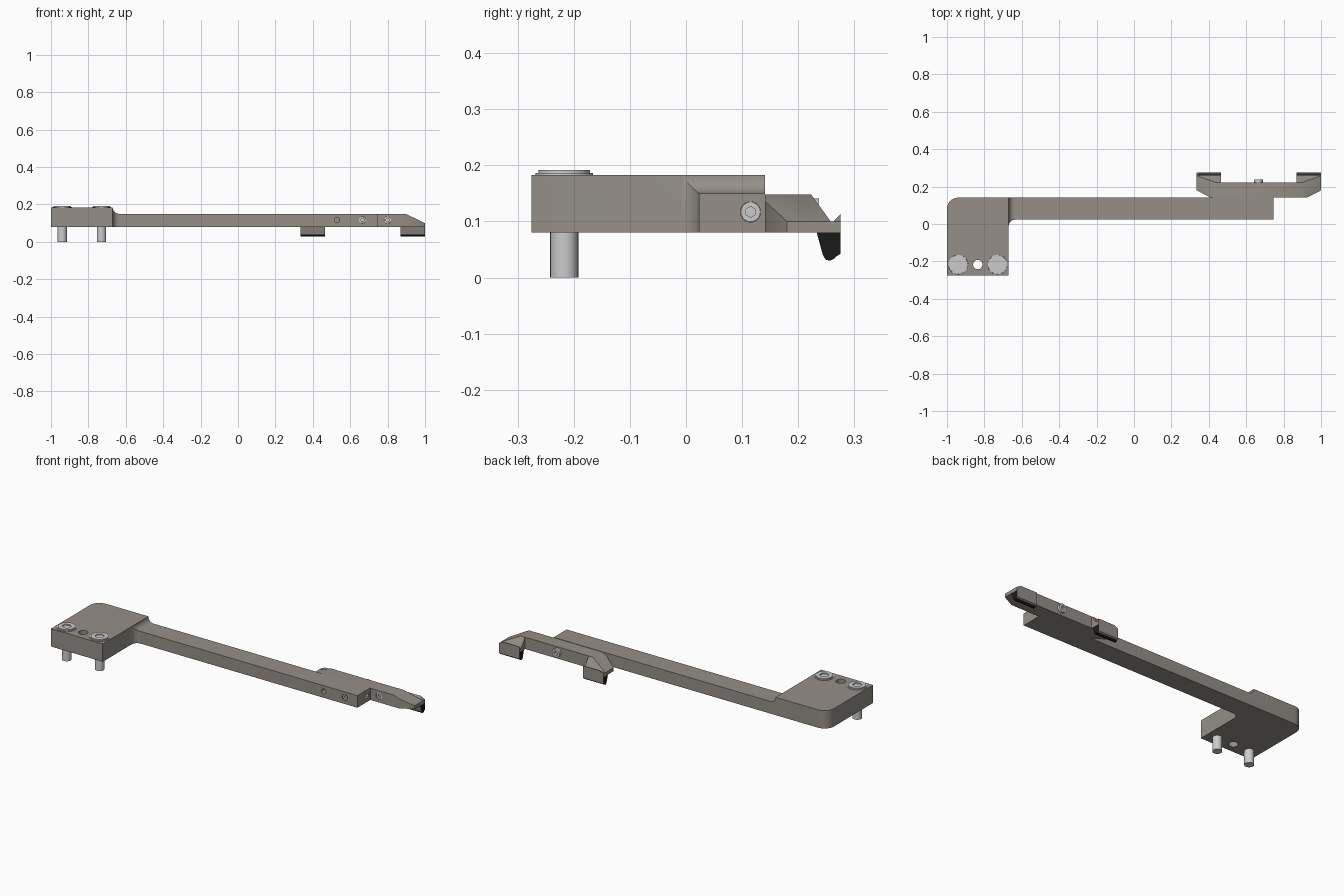
import bpy, bmesh, math
from mathutils import Matrix, Vector

if "Cube" in bpy.data.objects:
    bpy.data.objects.remove(bpy.data.objects["Cube"])


def material(name, c):
    m = bpy.data.materials.new(name)
    m.diffuse_color = (*c, 1)
    m.use_nodes = True
    m.node_tree.nodes["Principled BSDF"].inputs["Base Color"].default_value = m.diffuse_color
    return m


BODY = material("warm_grey", (0.30, 0.275, 0.245))
STEEL = material("steel", (0.55, 0.56, 0.57))
BLACK = material("rubber", (0.01, 0.01, 0.01))


def finish(name, bm, mat):
    bmesh.ops.recalc_face_normals(bm, faces=bm.faces)
    me = bpy.data.meshes.new(name)
    bm.to_mesh(me)
    bm.free()
    ob = bpy.data.objects.new(name, me)
    bpy.context.collection.objects.link(ob)
    me.materials.append(mat)
    return ob


def prism(name, pts, axis, a, b, mat=BODY):
    """Extrude a 2D outline along an axis from a to b."""
    place = {'x': lambda u, v: (a, u, v), 'y': lambda u, v: (u, a, v),
             'z': lambda u, v: (u, v, a)}[axis]
    bm = bmesh.new()
    f = bm.faces.new([bm.verts.new(place(*p)) for p in pts])
    new = bmesh.ops.extrude_face_region(bm, geom=[f])['geom']
    vec = Vector([(b - a) * (axis == k) for k in 'xyz'])
    bmesh.ops.translate(bm, vec=vec, verts=[v for v in new if isinstance(v, bmesh.types.BMVert)])
    return finish(name, bm, mat)


def rod(name, start, end, r, mat=STEEL, n=32):
    s, e = Vector(start), Vector(end)
    bm = bmesh.new()
    rot = (e - s).to_track_quat('Z', 'Y').to_matrix().to_4x4()
    bmesh.ops.create_cone(bm, cap_ends=True, segments=n, radius1=r, radius2=r, depth=(e - s).length,
                          matrix=Matrix.Translation((s + e) / 2) @ rot)
    return finish(name, bm, mat)


def boolean(ob, tool, op='DIFFERENCE'):
    tool.hide_render = True
    m = ob.modifiers.new(op.lower(), 'BOOLEAN')
    m.object, m.operation, m.solver = tool, op, 'EXACT'
    bpy.context.view_layer.objects.active = ob
    bpy.ops.object.modifier_apply(modifier=m.name)
    bpy.data.objects.remove(tool)


def smooth(ob):
    bpy.ops.object.select_all(action='DESELECT')
    ob.select_set(True)
    bpy.context.view_layer.objects.active = ob
    bpy.ops.object.shade_smooth_by_angle(angle=math.radians(30))


def arc(cx, cy, r, a0, a1, n=8):
    return [(cx + r * math.cos(math.radians(a0 + (a1 - a0) * i / n)),
             cy + r * math.sin(math.radians(a0 + (a1 - a0) * i / n))) for i in range(n + 1)]


# Mounting block and long arm: plan outline intersected with side profile
plan = ([(-1, -.275), (-.67, -.275)] + arc(-.635, -.012, .035, 180, 90)
        + [(.745, .023), (.745, .141)] + arc(-.94, .081, .06, 90, 180))
side = [(-1.1, .05), (-1.1, .183), (-.67, .183)] + arc(-.637, .183, .033, 180, 270) + [(.85, .15), (.85, .05)]
arm = prism("mount_arm", plan, 'z', .08, .25)
boolean(arm, prism("side_cutter", side, 'y', -.5, .5), 'INTERSECT')

# Clamp bar with chamfered ends and two hooked jaws
bar = prism("clamp_bar", [(.335, .18), (.41, .141), (.925, .141), (1, .18), (1, .222), (.335, .222)],
            'z', .08, .148)
hook = [(.215, .08), (.215, .148), (.223, .148), (.258, .1), (.263, .1), (.275, .113), (.275, .08)]
JAWS = ((.335, .465), (.87, 1))
for a, b in JAWS:
    boolean(bar, prism("jaw", hook, 'x', a, b), 'UNION')
slope = [(.235, .02), (.235, .052), (.435, .148), (.435, .2), (.9, .2), (.9, .148), (1.1, .052), (1.1, .02)]
boolean(bar, prism("slope_cutter", slope, 'y', 0, .5), 'INTERSECT')

# Jaw pads: grey sides with black ends and rounded black underside
pad_outline = [(.233, .08), (.275, .08), (.275, .042), (.268, .038), (.263, .033),
               (.256, .03), (.249, .032), (.244, .04)]
for a, b in JAWS:
    pad = prism("jaw_pad", pad_outline, 'x', a, b)
    pad.data.materials.append(BLACK)
    for f in pad.data.polygons:
        if abs(f.normal.x) > .9 or f.center.z < .0365:
            f.material_index = 1

# Holes in block, arm and bar
boolean(arm, rod("hole", (-.835, -.217, 0), (-.835, -.217, .3), .025))
boolean(arm, rod("hole", (.53, 0, .117), (.53, .08, .117), .014))
boolean(arm, rod("hole", (.665, 0, .117), (.665, .05, .117), .018))
boolean(arm, rod("hole", (.725, .115, .117), (.8, .115, .117), .018))
boolean(bar, rod("hole", (.8, .12, .117), (.8, .16, .117), .019))


def socket_screw(name, start, end, r):
    """Screw whose end carries a hexagonal socket."""
    s, e = Vector(start), Vector(end)
    d = (e - s).normalized()
    ob = rod(name, s, e, r)
    boolean(ob, rod("socket", e - d * r * .6, e + d * .02, r * .55, n=6))
    smooth(ob)


# Set screws
socket_screw("end_screw", (.70, .115, .117), (.743, .115, .117), .0175)
socket_screw("front_screw", (.665, .06, .117), (.665, .03, .117), .0175)
socket_screw("bar_screw", (.8, .18, .117), (.8, .143, .117), .0185)
socket_screw("rear_screw", (.665, .2, .117), (.665, .237, .117), .024)

# Mounting bolts with washers
for x in (-.94, -.73):
    boolean(arm, rod("counterbore", (x, -.217, .16), (x, -.217, .25), .052))
    smooth(rod("washer", (x, -.217, .155), (x, -.217, .186), .0515))
    socket_screw("bolt_head", (x, -.217, .15), (x, -.217, .192), .046)
    smooth(rod("bolt_shank", (x, -.217, 0), (x, -.217, .16), .025))

smooth(arm)
smooth(bar)
